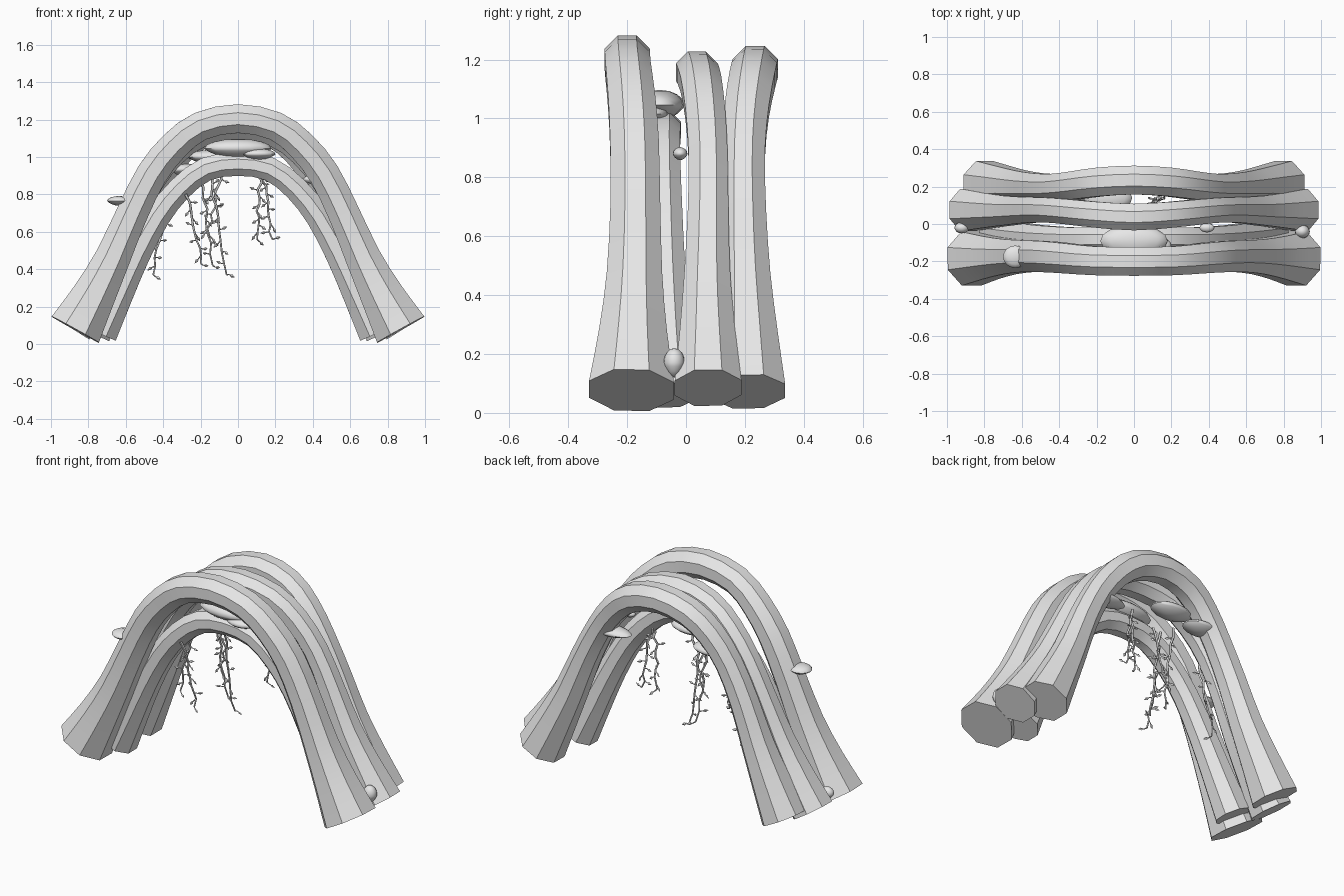
import bpy, bmesh, math, random
from mathutils import Vector

if "Cube" in bpy.data.objects:
    bpy.data.objects.remove(bpy.data.objects["Cube"])

random.seed(4)
grey = bpy.data.materials.new("light grey")
grey.diffuse_color = (0.8, 0.8, 0.8, 1)
grey.use_nodes = True
grey.node_tree.nodes["Principled BSDF"].inputs["Base Color"].default_value = grey.diffuse_color


def finish(name, bm, angle=30):
    bmesh.ops.recalc_face_normals(bm, faces=bm.faces)
    me = bpy.data.meshes.new(name)
    bm.to_mesh(me)
    bm.free()
    me.materials.append(grey)
    ob = bpy.data.objects.new(name, me)
    bpy.context.collection.objects.link(ob)
    bpy.ops.object.select_all(action='DESELECT')
    ob.select_set(True)
    bpy.context.view_layer.objects.active = ob
    bpy.ops.object.shade_smooth_by_angle(angle=math.radians(angle))
    return ob


def spline(pts, n):
    """Catmull-Rom through pts, n steps per span."""
    p = [2 * pts[0] - pts[1]] + pts + [2 * pts[-1] - pts[-2]]
    out = []
    for i in range(1, len(p) - 2):
        a, b, c, d = p[i - 1:i + 3]
        for k in range(n):
            t = k / n
            out.append(0.5 * (2 * b + (c - a) * t + (2 * a - 5 * b + 4 * c - d) * t * t
                              + (3 * b - a - 3 * c + d) * t ** 3))
    return out + [pts[-1]]


def tube(bm, pts, radii, sides, offset=0.0):
    rings = []
    for i, p in enumerate(pts):
        t = (pts[min(i + 1, len(pts) - 1)] - pts[max(i - 1, 0)]).normalized()
        u = Vector((0, 1, 0))
        u = (u - t * u.dot(t)).normalized()
        v = t.cross(u)
        ring = []
        for k in range(sides):
            a = 2 * math.pi * k / sides + offset
            ring.append(bm.verts.new(p + radii[i] * (u * math.cos(a) + v * math.sin(a))))
        rings.append(ring)
    for r, s in zip(rings, rings[1:]):
        for k in range(sides):
            j = (k + 1) % sides
            bm.faces.new((r[k], r[j], s[j], s[k]))
    bm.faces.new(rings[0])
    bm.faces.new(rings[-1])


def trunk(name, half):
    """half: (x, y, z, radius) from the crown to the right foot, mirrored in x."""
    full = [Vector((-h[0],) + h[1:]) for h in half[:0:-1]] + [Vector(h) for h in half]
    s = spline(full, 2)
    bm = bmesh.new()
    tube(bm, [q.to_3d() for q in s], [q[3] * 1.04 for q in s], 8, math.pi / 8)
    finish(name, bm)


# Arched trunks
trunk("front_trunk", [
    (0, -.20, 1.205, .08), (.2, -.197, 1.165, .08), (.34, -.185, 1.06, .083),
    (.46, -.175, .91, .086), (.565, -.172, .70, .088), (.67, -.175, .46, .098),
    (.77, -.18, .26, .12), (.87, -.185, .077, .15)])
trunk("middle_trunk", [
    (0, .037, 1.157, .074), (.2, .05, 1.12, .072), (.34, .065, 1.02, .07),
    (.46, .075, .87, .069), (.565, .075, .67, .072), (.67, .072, .45, .082),
    (.78, .073, .26, .098), (.89, .075, .085, .118)])
trunk("back_trunk", [
    (0, .235, 1.17, .08), (.18, .225, 1.13, .08), (.31, .207, 1.03, .078),
    (.42, .195, .88, .076), (.52, .195, .68, .08), (.61, .2, .46, .09),
    (.705, .207, .26, .108), (.80, .212, .072, .13)])
trunk("lower_trunk", [
    (0, -.08, .962, .066), (.17, -.083, .935, .066), (.31, -.083, .83, .067),
    (.43, -.08, .68, .07), (.54, -.075, .48, .075), (.64, -.068, .27, .085),
    (.74, -.06, .06, .1)])

# Shelf fungi: flattened domes, thinner at the rim
fungi = [  # x, y, z, half sizes
    (0, -.09, 1.045, .18, .085, .052), (.11, -.12, 1.015, .09, .06, .03),
    (-.14, .14, 1.0, .13, .075, .038), (-.3, .19, .932, .11, .07, .034),
    (.37, .19, .865, .14, .06, .03),
    (-.635, -.175, .765, .065, .06, .026),
    (.39, -.02, .88, .04, .025, .022), (.9, -.04, .17, .04, .036, .05),
    (-.92, -.02, .16, .04, .03, .035)]
for i, (x, y, z, a, b, c) in enumerate(fungi):
    bm = bmesh.new()
    bmesh.ops.create_uvsphere(bm, u_segments=16, v_segments=8, radius=1)
    for v in bm.verts:
        h = v.co.z
        squash = 0.35 + 0.65 * abs(h) if h < 0 else 1
        v.co = Vector((x + a * v.co.x, y + b * v.co.y, z + c * h * squash))
    finish("shelf_fungus_%d" % (i + 1), bm, 60)


def leaf(bm, p, d):
    """Small pointed bud along direction d."""
    d = d.normalized()
    s = d.cross(Vector((0.3, 1, 0.1))).normalized() * 0.009
    w = d.cross(s).normalized() * 0.006
    tip, mid = bm.verts.new(p + d * .034), p + d * .016
    base = bm.verts.new(p)
    ring = [bm.verts.new(mid + o) for o in (s, w, -s, -w)]
    for k in range(4):
        bm.faces.new((base, ring[k], ring[(k + 1) % 4]))
        bm.faces.new((tip, ring[(k + 1) % 4], ring[k]))


# Hanging vines with twigs and buds: (x, y, z) start, (x, z) end
vines = [
    (-.37, .1, .78, -.46, .37), (-.27, -.13, .80, -.19, .43),
    (-.21, .08, .96, -.13, .42), (-.15, .04, .92, -.07, .37),
    (-.09, .06, .92, -.16, .58), (.12, .12, .90, .10, .56),
    (.13, .14, .92, .18, .56)]
for i, (x, y, z, x2, z2) in enumerate(vines):
    bm = bmesh.new()
    a, b = Vector((x, y, z)), Vector((x2, y + .01, z2))
    n = 9
    pts = [a.lerp(b, k / n) + Vector((random.uniform(-.011, .011), random.uniform(-.011, .011), 0))
           for k in range(n + 1)]
    tube(bm, pts, [.0075 - .003 * k / n for k in range(n + 1)], 5)
    for k in range(1, n + 1):
        side = 1 if k % 2 else -1
        d = Vector((side * .03, random.uniform(-.025, .025), random.uniform(-.04, .01)))
        tube(bm, [pts[k], pts[k] + d * .5], [.004, .003], 4)
        leaf(bm, pts[k] + d * .45, d + Vector((0, 0, random.uniform(-.03, .02))))
    finish("hanging_vine_%d" % (i + 1), bm)
